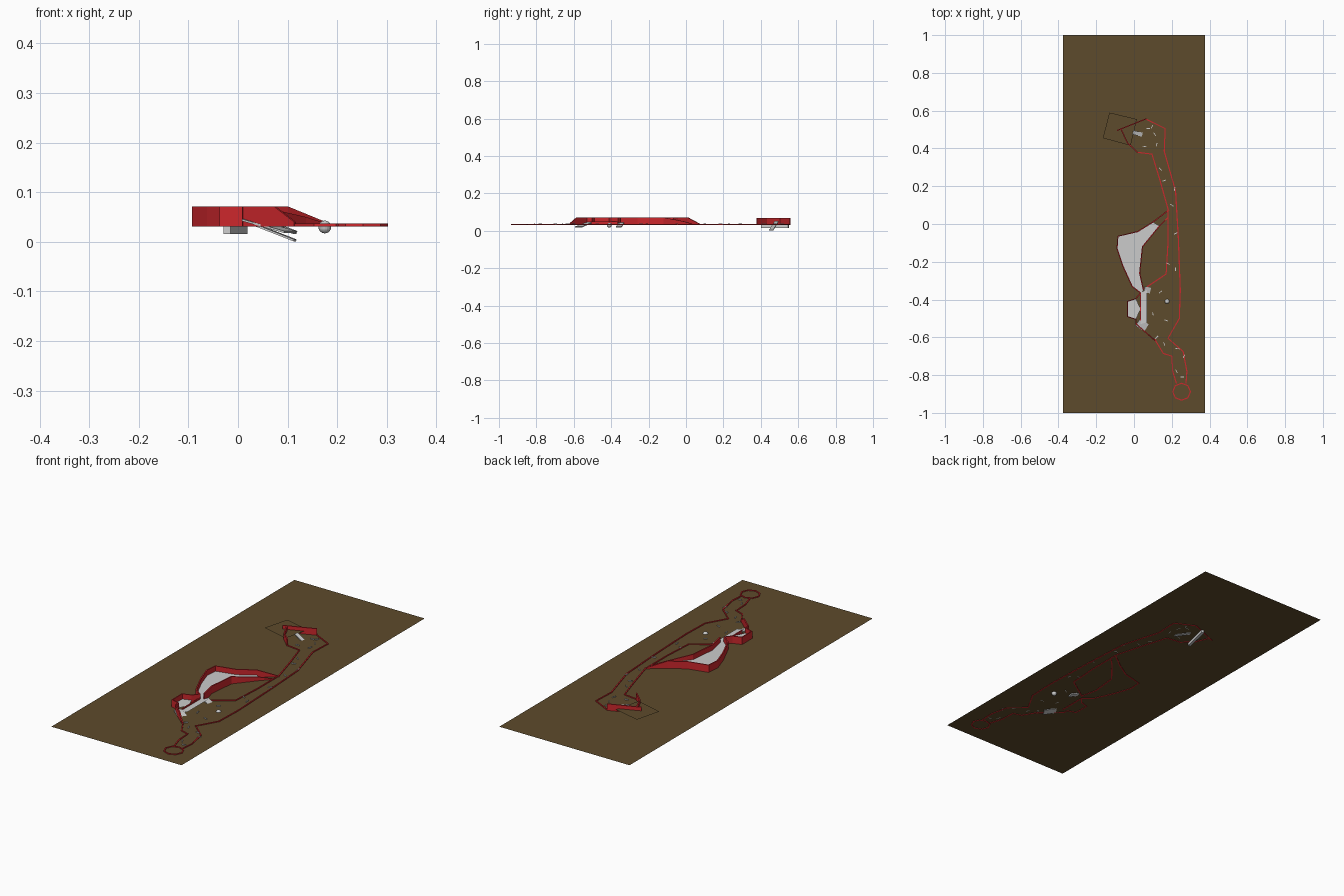
import bpy, bmesh, math
from mathutils import Vector

if "Cube" in bpy.data.objects:
    bpy.data.objects.remove(bpy.data.objects["Cube"])

def material(name, col):
    m = bpy.data.materials.new(name)
    m.diffuse_color = (*col, 1)
    m.use_nodes = True
    m.node_tree.nodes["Principled BSDF"].inputs["Base Color"].default_value = m.diffuse_color
    return m

RED = material("red", (0.6, 0.02, 0.025))
BROWN = material("brown", (0.11, 0.07, 0.025))
PLANE, BASE, FLOOR, TOP = 0.033, 0.031, 0.044, 0.071

def finish(name, bm, mat=None):
    me = bpy.data.meshes.new(name)
    bm.normal_update()
    bm.to_mesh(me)
    bm.free()
    ob = bpy.data.objects.new(name, me)
    bpy.context.collection.objects.link(ob)
    if mat:
        me.materials.append(mat)
    return ob

def sheet(name, pts, mat=None):
    bm = bmesh.new()
    f = bm.faces.new([bm.verts.new(p) for p in pts])
    f.normal_update()
    if f.normal.z < 0:
        f.normal_flip()
    bmesh.ops.triangulate(bm, faces=[f])
    return finish(name, bm, mat)

def wall(name, pts, top, width=0.006, closed=False):
    """Mitred wall along an xy path; top is one height or one per point."""
    bm = bmesh.new()
    n = len(pts)
    P = [Vector(p) for p in pts]
    tops = [top] * n if isinstance(top, float) else top
    rings = []
    for i, p in enumerate(P):
        a = P[i - 1] if i or closed else p
        b = P[(i + 1) % n] if i < n - 1 or closed else p
        d = ((p - a).normalized() + (b - p).normalized()).normalized()
        o = Vector((-d.y, d.x)) * width / 2
        rings.append([bm.verts.new((*(p + s * o), z))
                      for s, z in ((1, BASE), (-1, BASE), (-1, tops[i]), (1, tops[i]))])
    for i in range(n if closed else n - 1):
        r, q = rings[i], rings[(i + 1) % n]
        for k in range(4):
            bm.faces.new((r[k], r[(k + 1) % 4], q[(k + 1) % 4], q[k]))
    if not closed:
        bm.faces.new(rings[0])
        bm.faces.new(rings[-1])
    bmesh.ops.recalc_face_normals(bm, faces=bm.faces)
    return finish(name, bm, RED)

def bar(name, a, b, w, h):
    """Box running from a to b."""
    a, b = Vector(a), Vector(b)
    bm = bmesh.new()
    bmesh.ops.create_cube(bm, size=1)
    bmesh.ops.scale(bm, vec=((b - a).length, w, h), verts=bm.verts)
    ob = finish(name, bm)
    ob.location = (a + b) / 2
    d = b - a
    ob.rotation_euler = (0, -math.atan2(d.z, math.hypot(d.x, d.y)), math.atan2(d.y, d.x))
    return ob

# ground sheet and the raised square landing
sheet("ground_sheet", [(sx * 0.375, sy, PLANE) for sx, sy in ((-1, -1), (1, -1), (1, 1), (-1, 1))], BROWN)
sheet("landing_sheet", [(-0.13, 0.59, 0.048), (-0.165, 0.455, 0.048),
                        (-0.018, 0.415, 0.048), (0.015, 0.555, 0.048)], BROWN)

# low kerbs of the course
wall("outer_kerb", [(0.065, 0.555), (0.165, 0.505), (0.16, 0.385), (0.22, 0.175), (0.235, -0.08),
                    (0.245, -0.35), (0.24, -0.50), (0.18, -0.605), (0.26, -0.675), (0.28, -0.78),
                    (0.275, -0.845)], 0.037)
wall("inner_kerb", [(0.015, 0.38), (0.095, 0.37), (0.135, 0.24), (0.18, 0.08), (0.18, -0.10),
                    (0.17, -0.265), (0.05, -0.345)], 0.037)
wall("lower_kerb", [(0.11, -0.61), (0.155, -0.685), (0.20, -0.70), (0.205, -0.78), (0.225, -0.845)], 0.037)
wall("end_ring", [(0.252 + 0.047 * math.cos(t * math.pi / 4), -0.888 + 0.045 * math.sin(t * math.pi / 4))
                  for t in range(8)], 0.037, closed=True)

# tall walls at the start
wall("start_wall_back", [(-0.09, 0.495), (0.065, 0.557)], 0.067)
wall("start_wall_side", [(-0.07, 0.505), (-0.035, 0.43), (0.02, 0.378)], 0.067)

# raised deck: floor and walls
deck_left = [(0.185, 0.075), (0.10, 0.01), (0.02, -0.04), (-0.085, -0.065), (-0.09, -0.13),
             (-0.06, -0.22), (-0.01, -0.33), (0.035, -0.365)]
deck_right = [(0.18, 0.035), (0.135, -0.01), (0.045, -0.12), (0.03, -0.26), (0.05, -0.35)]
sheet("deck_floor", [(x, y, FLOOR) for x, y in deck_left[1:] + deck_right[:0:-1]])
wall("deck_wall_left", deck_left, [0.036] + [TOP] * 7)
wall("deck_wall_right", deck_right, [0.036, 0.05, TOP, TOP, TOP])

# narrow lane and its two exit ramps
sheet("lane_floor", [(0.035, -0.36, FLOOR), (0.07, -0.35, FLOOR), (0.07, -0.52, FLOOR), (0.035, -0.53, FLOOR)])
bar("lower_exit_ramp", (0.02, -0.52, 0.044), (0.105, -0.575, 0.02), 0.045, 0.004)
bar("upper_exit_ramp", (0.055, -0.345, 0.042), (0.115, -0.36, 0.019), 0.03, 0.006)
wall("lane_wall", [(0.035, -0.365), (0.035, -0.51)], 0.05)
wall("lane_end_wall", [(0.012, -0.53), (0.075, -0.585), (0.115, -0.62)], [TOP, TOP, 0.04])

# six-sided side pocket
pocket = [(-0.035, -0.41), (0.01, -0.395), (0.035, -0.45), (0.01, -0.505), (-0.035, -0.49)]
sheet("pocket_floor", [(x, y, FLOOR) for x, y in pocket])
wall("pocket_wall", [(0.035, -0.365)] + pocket[1::-1] + pocket[:2:-1] + [(0.012, -0.53)], TOP)

# parts that pass through or hang beneath the ground
bar("start_ramp", (-0.005, 0.485, 0.05), (0.115, 0.455, 0.003), 0.022, 0.004)
bar("underside_bar", (-0.022, 0.402, 0.023), (0.012, 0.548, 0.023), 0.014, 0.015)
bm = bmesh.new()
bmesh.ops.create_uvsphere(bm, u_segments=16, v_segments=8, radius=0.013)
finish("ball", bm).location = (0.175, -0.41, 0.03)

# small pegs scattered along the course
pegs = [(0.075, 0.505), (0.095, 0.515), (0.11, 0.475), (0.055, 0.41), (0.12, 0.42), (0.14, 0.29),
        (0.16, 0.23), (0.215, 0.185), (0.2, 0.1), (0.22, -0.05), (0.22, -0.24), (0.18, -0.21),
        (0.14, -0.36), (0.10, -0.475), (0.17, -0.51), (0.12, -0.6), (0.16, -0.635), (0.23, -0.66),
        (0.265, -0.70), (0.225, -0.78), (0.255, -0.81)]
for i, (x, y) in enumerate(pegs):
    a = i * 1.1
    d = Vector((math.cos(a), math.sin(a), 0)) * 0.01
    c = Vector((x, y, 0.035))
    bar(f"peg_{i + 1}", c - d, c + d, 0.004, 0.005)
